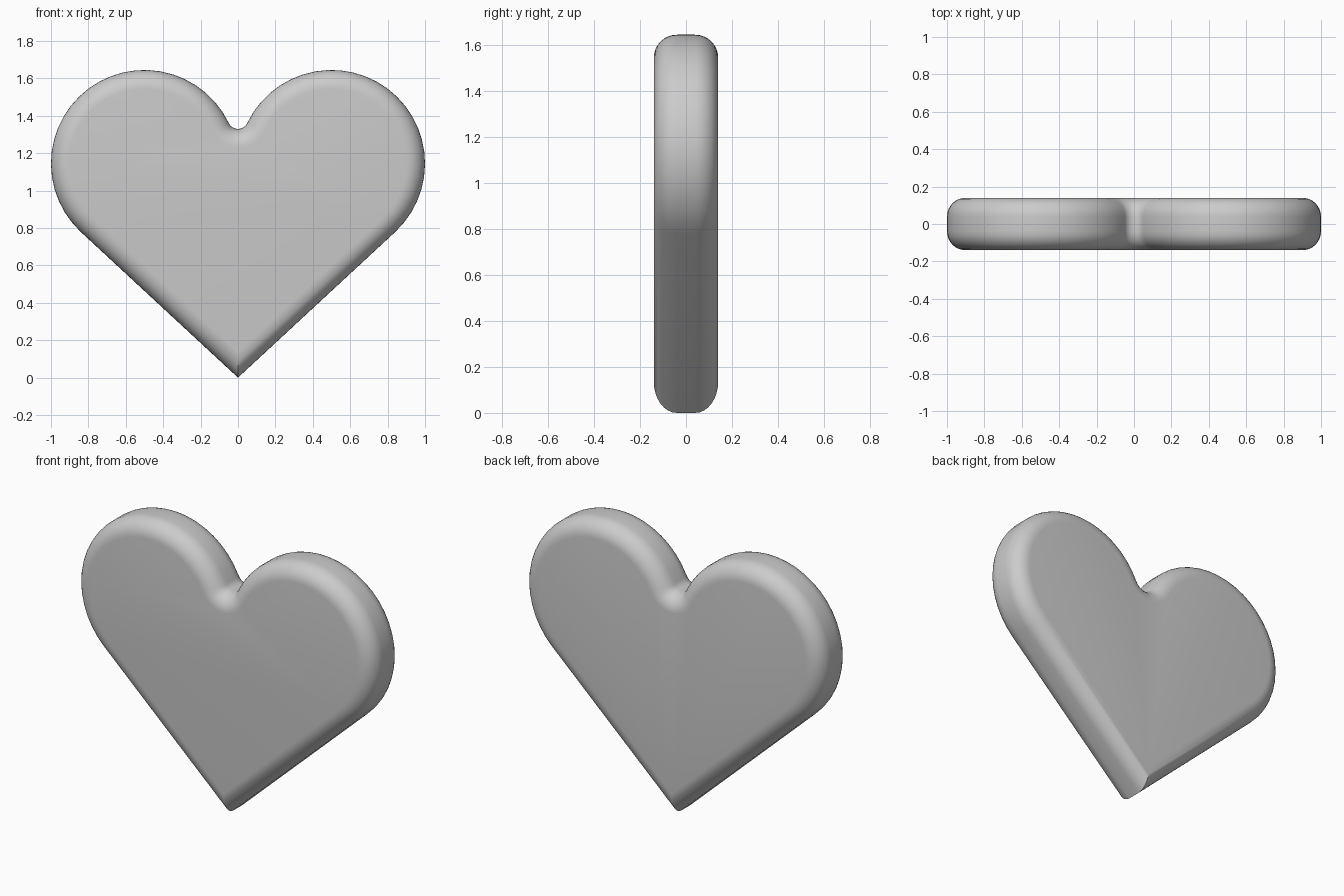
import bpy, bmesh
from math import sin, cos, pi, atan2, asin, hypot, radians

if "Cube" in bpy.data.objects:
    bpy.data.objects.remove(bpy.data.objects["Cube"])

CX, CZ, R = 0.5, 1.145, 0.5       # lobe circle
NZ, NR = 1.385, 0.055             # notch fillet circle
HALF, ROUND = 0.14, 0.10          # half thickness, edge rounding radius
LOBE_SEGS, NOTCH_SEGS, ROUND_SEGS = 26, 5, 8

# Straight sides run tangent from the tip to the lobes
tangent = atan2(CZ, CX) - asin(R / hypot(CX, CZ))
arc_start = tangent - pi / 2
arc_end = atan2(NZ - CZ, -CX)


def outline(d):
    """Heart outline (x, z) moved inwards by d, counter-clockwise from the tip."""
    half = []
    for i in range(LOBE_SEGS + 1):
        a = arc_start + (arc_end - arc_start) * i / LOBE_SEGS
        half.append((CX + (R - d) * cos(a), CZ + (R - d) * sin(a)))
    # notch fillet, from the lobe to the centre line
    start = arc_end - pi
    for i in range(1, NOTCH_SEGS):
        a = start + (-pi / 2 - start) * i / NOTCH_SEGS
        half.append(((NR + d) * cos(a), NZ + (NR + d) * sin(a)))
    mirrored = [(-x, z) for x, z in reversed(half)]
    tip = (0, d / cos(tangent))
    return [tip] + half + [(0, NZ - NR - d)] + mirrored


# Rounded edge profile: (inset, y) from front face to back face
quarter = []
for i in range(ROUND_SEGS + 1):
    a = pi / 2 * i / ROUND_SEGS
    quarter.append((ROUND * (1 - cos(a)), HALF - ROUND + ROUND * sin(a)))
profile = [(d, -y) for d, y in reversed(quarter)] + quarter

# Heart body: rings bridged along the profile, capped with flat faces
bm = bmesh.new()
rings = [[bm.verts.new((x, y, z)) for x, z in outline(d)] for d, y in profile]
n = len(rings[0])
for r0, r1 in zip(rings, rings[1:]):
    for i in range(n):
        j = (i + 1) % n
        bm.faces.new((r0[i], r0[j], r1[j], r1[i]))
bm.faces.new(rings[0])
bm.faces.new(rings[-1][::-1])
bmesh.ops.recalc_face_normals(bm, faces=bm.faces)

mesh = bpy.data.meshes.new("heart")
bm.to_mesh(mesh)
bm.free()
heart = bpy.data.objects.new("heart", mesh)
bpy.context.collection.objects.link(heart)
bpy.context.view_layer.objects.active = heart
heart.select_set(True)
bpy.ops.object.shade_smooth_by_angle(angle=radians(35))
